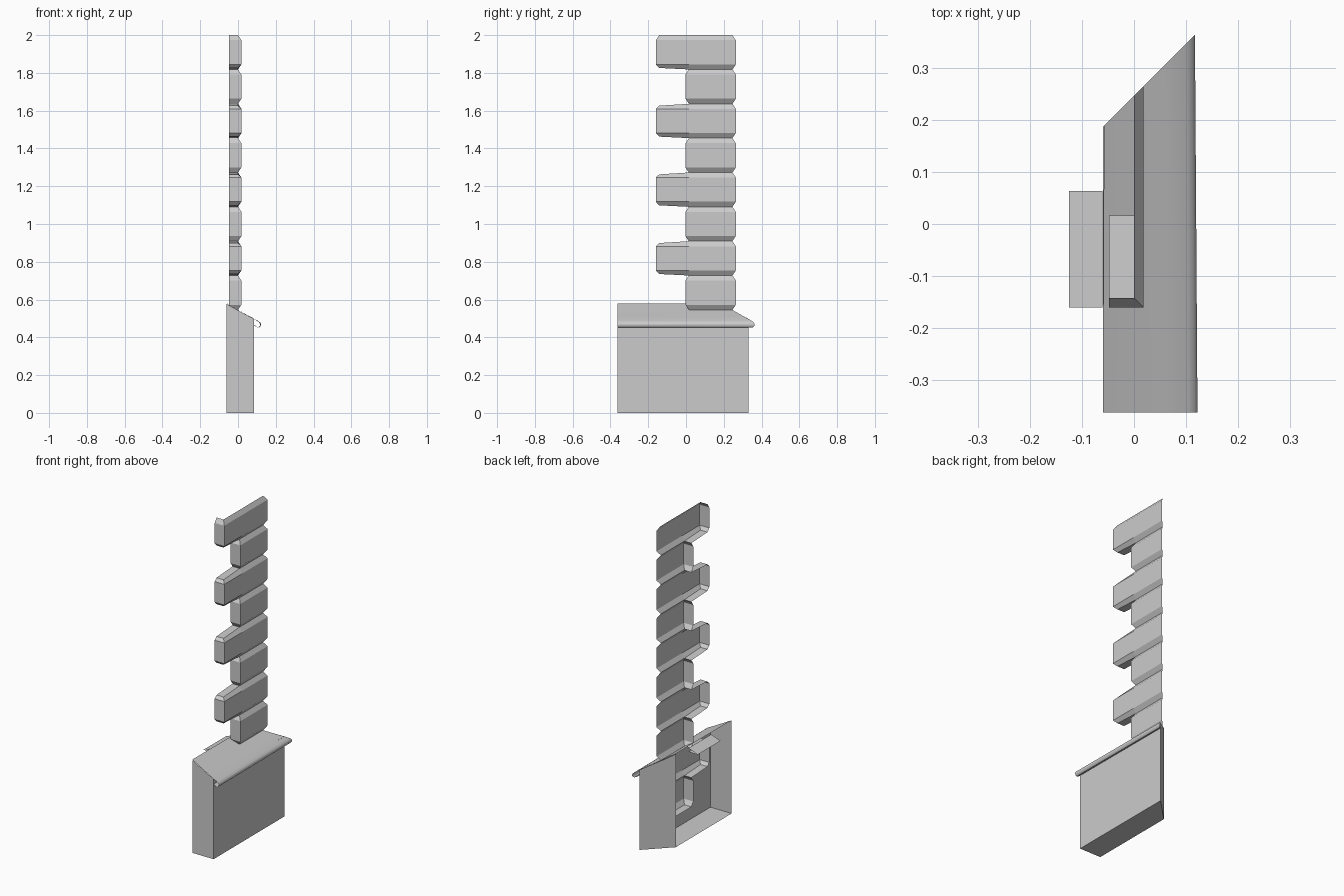
import bpy

if "Cube" in bpy.data.objects:
    bpy.data.objects.remove(bpy.data.objects["Cube"])

MITRE = 0.246          # mitred end follows y = MITRE + x
PITCH = 2.0 / 11       # height of one corner block
FRONT = -0.362


def make(name, verts, faces, smooth=False):
    me = bpy.data.meshes.new(name)
    me.from_pydata(verts, [], faces)
    me.update()
    ob = bpy.data.objects.new(name, me)
    bpy.context.collection.objects.link(ob)
    if smooth:
        bpy.context.view_layer.objects.active = ob
        ob.select_set(True)
        bpy.ops.object.shade_smooth_by_angle(angle=0.7)
        ob.select_set(False)
    return ob


def corner_block(i):
    """Bevelled shell, open at the back; odd rows are long."""
    long = i % 2 == 0
    z0, z1 = i * PITCH, (i + 1) * PITCH
    end = -0.16 if long else -0.003
    back, inner, outer, ch = -0.048, 0.0, 0.018, 0.027
    top_slope = 0.01 if long and i < 10 else 0
    bot_slope = 0.008 if long else 0

    def ring(x, e, z, slope):
        pts = [(back, e, z + slope), (x, e, z + slope)]
        if long:
            pts.append((x, 0.016, z))
        return pts + [(x, MITRE + x, z)]

    rings = [ring(inner, end + 0.018, z0, bot_slope),
             ring(outer, end, z0 + ch, 0),
             ring(outer, end, z1 - ch, 0),
             ring(inner, end + 0.018, z1, -top_slope)]
    n = len(rings[0])
    verts = [p for r in rings for p in r]
    faces = [(k * n + j, k * n + j + 1, (k + 1) * n + j + 1, (k + 1) * n + j)
             for k in range(3) for j in range(n - 1)]
    # ledges where a long block overhangs a short one
    if long:
        verts.append((back, 0.016, z0))
        faces.append((len(verts) - 1, 2, 1, 0))
        if i < 10:
            verts.append((back, 0.016, z1))
            faces.append((3 * n, 3 * n + 1, 3 * n + 2, len(verts) - 1))
    # underside of the lowest block
    if i == 1:
        verts.append((back, MITRE + back, z0))
        faces.append((len(verts) - 1, 2, 1, 0))
    make(f"corner_block_{i}", verts, faces)


for i in range(1, 11):
    corner_block(i)

# plinth: front wall, floor and two end walls, open at the back
section = [(-0.06, 0.0), (0.086, 0.0), (0.086, 0.497), (0.0, 0.543), (-0.06, 0.577)]
n = len(section)
verts = [(x, FRONT, z) for x, z in section]
verts += [(x, MITRE + x, z) for x, z in section]
make("plinth", verts, [tuple(range(n)), tuple(reversed(range(n, 2 * n))),
                       (0, n, n + 1, 1), (1, n + 1, n + 2, 2)])

# sloping cap with rolled lip
profile = [(0.086, 0.466), (0.1, 0.455), (0.112, 0.452), (0.12, 0.459), (0.122, 0.47),
           (0.117, 0.479), (0.105, 0.488), (0.06, 0.512), (0.0, 0.545), (-0.06, 0.579)]
m = len(profile)
verts = [(x, FRONT, z) for x, z in profile]
verts += [(x * 0.96, MITRE + x * 0.96, z) for x, z in profile]
make("plinth_cap", verts, [(j, m + j, m + j + 1, j + 1) for j in range(m - 1)], True)

# thin wedge flap behind the cap
ys = (-0.16, 0.063)
verts = [(x, y, z) for y in ys for x, z in ((-0.125, 0.545), (-0.061, 0.545), (-0.061, 0.568))]
make("back_flap", verts, [(0, 3, 4, 1), (0, 2, 5, 3)])
